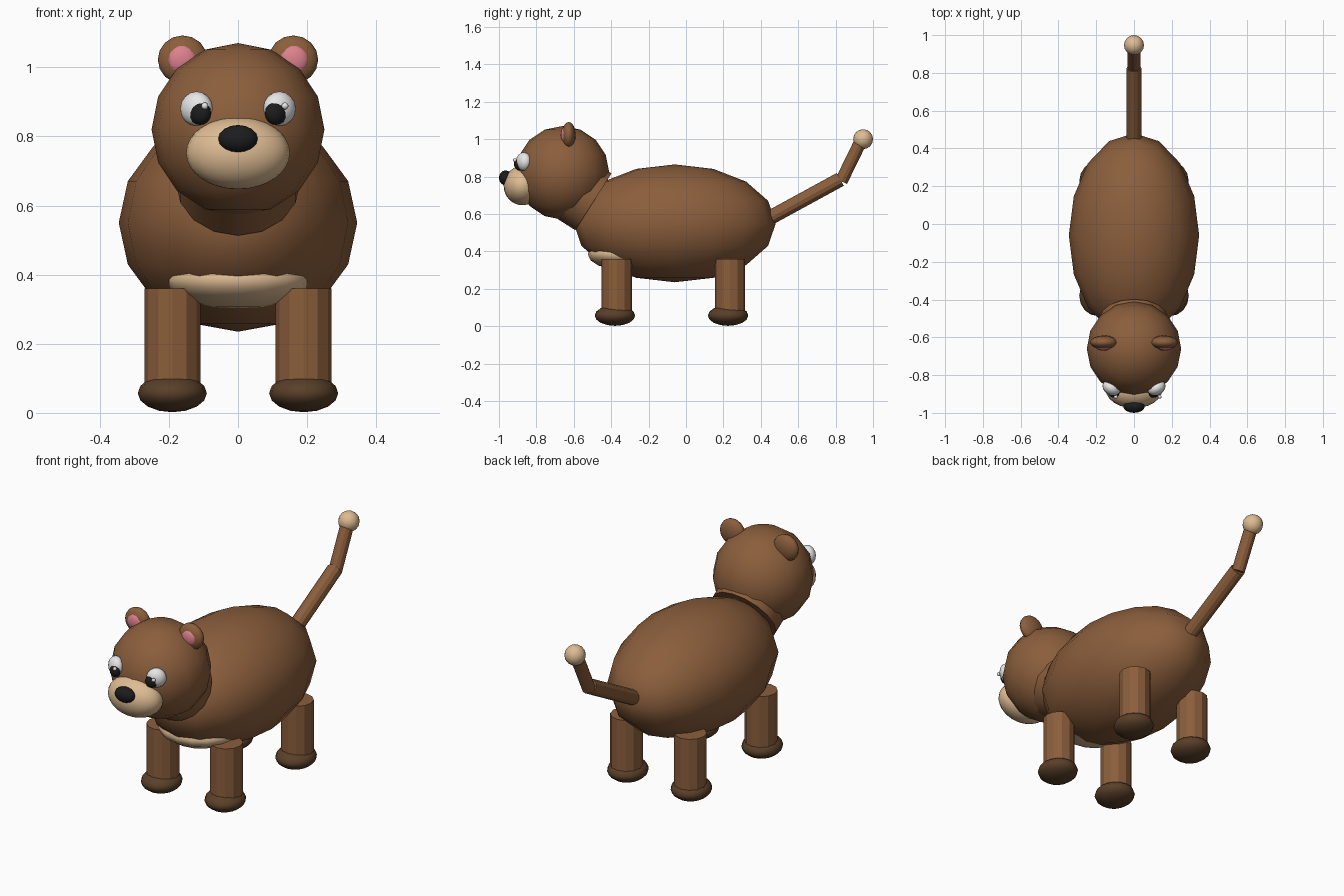
import bpy
import math
from mathutils import Vector

if "Cube" in bpy.data.objects:
    bpy.data.objects.remove(bpy.data.objects["Cube"], do_unlink=True)


def material(name, r, g, b):
    m = bpy.data.materials.new(name)
    m.use_nodes = True
    m.diffuse_color = (r, g, b, 1)
    m.node_tree.nodes["Principled BSDF"].inputs["Base Color"].default_value = (r, g, b, 1)
    return m


BROWN = material("brown fur", 0.258, 0.112, 0.045)
DARK = material("dark brown", 0.10, 0.05, 0.022)
TAN = material("tan", 0.73, 0.50, 0.29)
PINK = material("pink", 0.72, 0.22, 0.27)
WHITE = material("white", 0.88, 0.88, 0.88)
BLACK = material("black", 0.012, 0.012, 0.012)


def finish(name, mat):
    ob = bpy.context.object
    ob.name = name
    ob.data.materials.append(mat)
    return ob


def ellipsoid(name, mat, centre, radii, turn=(0, 0, 0), segments=16, rings=8):
    bpy.ops.mesh.primitive_uv_sphere_add(segments=segments, ring_count=rings, radius=1,
                                         location=centre, rotation=turn)
    ob = finish(name, mat)
    ob.scale = radii
    bpy.ops.object.shade_smooth()
    return ob


def rod(name, mat, start, end, radius, sides=12, smooth=False):
    a, b = Vector(start), Vector(end)
    axis = b - a
    bpy.ops.mesh.primitive_cylinder_add(vertices=sides, radius=radius, depth=axis.length,
                                        location=(a + b) / 2)
    ob = finish(name, mat)
    ob.rotation_euler = axis.to_track_quat('Z', 'Y').to_euler()
    if smooth:
        bpy.ops.object.shade_smooth_by_angle(angle=math.radians(40))
    return ob


# Torso, belly patch and neck
ellipsoid("body", BROWN, (0, -0.06, 0.55), (0.345, 0.54, 0.315))
ellipsoid("belly_patch", TAN, (0, -0.335, 0.385), (0.21, 0.19, 0.085))
rod("neck", BROWN, (0, -0.495, 0.665), (0, -0.66, 0.77), 0.18, 16, True)

# Head, muzzle and nose
ellipsoid("head", BROWN, (0, -0.66, 0.82), (0.25, 0.25, 0.25))
ellipsoid("muzzle", TAN, (0, -0.875, 0.752), (0.15, 0.10, 0.105), segments=24, rings=16)
ellipsoid("nose", BLACK, (0, -0.965, 0.793), (0.057, 0.035, 0.04))

# Paired parts
for side, label in ((1, "left"), (-1, "right")):
    turn = (0, 0, side * math.radians(30))
    ellipsoid(label + "_ear", BROWN, (side * 0.16, -0.627, 1.022), (0.072, 0.037, 0.07))
    ellipsoid(label + "_inner_ear", PINK, (side * 0.162, -0.65, 1.022), (0.042, 0.02, 0.042))
    ellipsoid(label + "_eye", WHITE, (side * 0.12, -0.868, 0.88), (0.05, 0.038, 0.05), turn)
    ellipsoid(label + "_pupil", BLACK, (side * 0.11, -0.892, 0.867), (0.034, 0.026, 0.034), turn)
    ellipsoid(label + "_eye_glint", WHITE, (side * 0.116 + 0.02, -0.915, 0.888),
              (0.01, 0.01, 0.01), segments=12)
    for y, end in ((-0.37, "front"), (0.235, "back")):
        name = end + "_" + label
        rod(name + "_leg", BROWN, (side * 0.19, y, 0.06), (side * 0.19, y, 0.36), 0.081)
        ellipsoid(name + "_foot", DARK, (side * 0.19, y - 0.01, 0.057), (0.1, 0.108, 0.055))

# Bent tail with a ball tip
rod("tail_base", BROWN, (0, 0.44, 0.575), (0, 0.825, 0.785), 0.039)
rod("tail_end", BROWN, (0, 0.83, 0.775), (0, 0.935, 0.99), 0.034)
ellipsoid("tail_tip", TAN, (0, 0.947, 1.0), (0.053, 0.053, 0.053))
